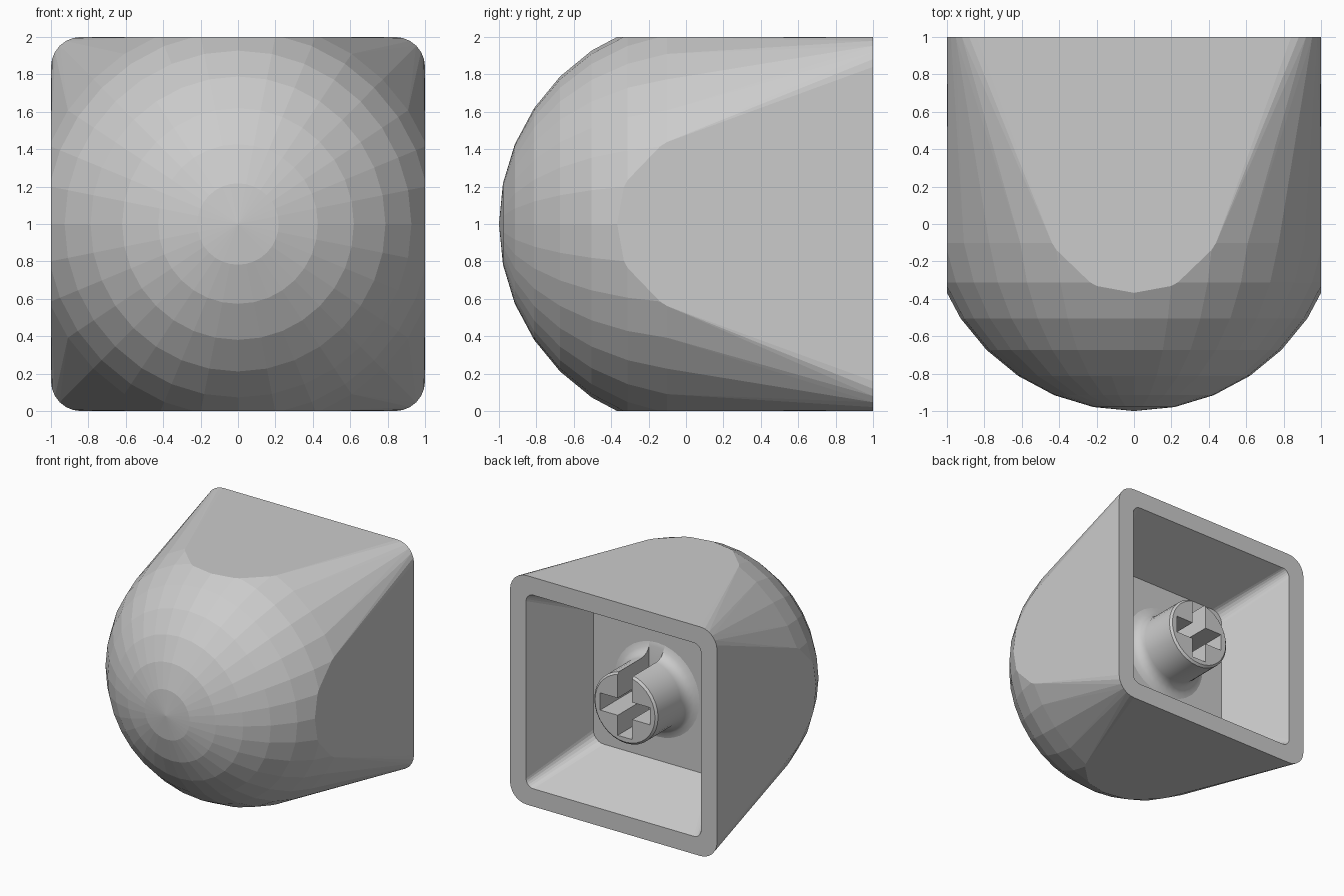
import bpy, bmesh, math
from mathutils import Matrix, Vector

if "Cube" in bpy.data.objects:
    bpy.data.objects.remove(bpy.data.objects["Cube"])


def make_object(name, bm):
    bmesh.ops.recalc_face_normals(bm, faces=bm.faces[:])
    mesh = bpy.data.meshes.new(name)
    bm.to_mesh(mesh)
    bm.free()
    obj = bpy.data.objects.new(name, mesh)
    bpy.context.collection.objects.link(obj)
    return obj


def rounded_square(half, radius, y, steps=6):
    """Rounded square in the XZ plane, centred on z = 1."""
    pts, c = [], half - radius
    for q, (sx, sz) in enumerate([(1, 1), (-1, 1), (-1, -1), (1, -1)]):
        for i in range(steps + 1):
            a = math.radians(90 * (q + i / steps))
            pts.append(Vector((sx * c + radius * math.cos(a), y,
                               1 + sz * c + radius * math.sin(a))))
    return pts


def loft(bm, loops):
    """Closed solid through a list of equal-length loops."""
    rings = [[bm.verts.new(p) for p in loop] for loop in loops]
    n = len(rings[0])
    for a, b in zip(rings, rings[1:]):
        for i in range(n):
            j = (i + 1) % n
            bm.faces.new((a[i], a[j], b[j], b[i]))
    bm.faces.new(rings[0])
    bm.faces.new(rings[-1])


def circle(r, y, n=32):
    return [Vector((r * math.cos(math.tau * i / n), y,
                    1 + r * math.sin(math.tau * i / n))) for i in range(n)]


def box(name, x0, x1, y0, y1, z0, z1):
    bm = bmesh.new()
    loft(bm, [[Vector((x0, y, z0)), Vector((x1, y, z0)),
               Vector((x1, y, z1)), Vector((x0, y, z1))] for y in (y0, y1)])
    return make_object(name, bm)


def cut(target, cutter):
    cutter.hide_render = True
    mod = target.modifiers.new("cut", 'BOOLEAN')
    mod.operation, mod.object, mod.solver = 'DIFFERENCE', cutter, 'EXACT'
    bpy.context.view_layer.objects.active = target
    bpy.ops.object.modifier_apply(modifier=mod.name)
    bpy.data.objects.remove(cutter, do_unlink=True)


# Cap body: faceted dome trimmed to the square, hulled to the rounded rim
R = 1.115
bm = bmesh.new()
bmesh.ops.create_uvsphere(bm, u_segments=32, v_segments=16, radius=R,
                          matrix=Matrix.Translation((0, R - 1, 1)) @ Matrix.Rotation(math.pi / 2, 4, 'X'))
for co, no in [((1, 0, 1), (1, 0, 0)), ((-1, 0, 1), (-1, 0, 0)),
               ((0, 0, 2), (0, 0, 1)), ((0, 0, 0), (0, 0, -1)),
               ((0, 0.5, 0), (0, 1, 0))]:
    bmesh.ops.bisect_plane(bm, geom=bm.verts[:] + bm.edges[:] + bm.faces[:],
                           plane_co=co, plane_no=no, clear_outer=True)
points = [v.co.copy() for v in bm.verts] + rounded_square(1, 0.16, 1)
bm.free()
bm = bmesh.new()
for p in points:
    bm.verts.new(p)
bmesh.ops.convex_hull(bm, input=bm.verts[:])
bmesh.ops.delete(bm, geom=[v for v in bm.verts if not v.link_faces], context='VERTS')
bmesh.ops.dissolve_limit(bm, angle_limit=math.radians(0.2),
                         verts=bm.verts[:], edges=bm.edges[:])
cap = make_object("cap_body", bm)

# Hollow inside, tapering towards its floor
FLOOR = 0.40
rim, deep = rounded_square(0.845, 0.07, 1), rounded_square(0.615, 0.10, FLOOR)
bm = bmesh.new()
loft(bm, [deep, rim, [p + Vector((0, 0.2, 0)) for p in rim]])
cut(cap, make_object("cavity_cutter", bm))

# Round stem with a flared foot and chamfered end
profile = [(0.41, FLOOR - 0.03), (0.41, FLOOR), (0.365, FLOOR + 0.013),
           (0.33, FLOOR + 0.04), (0.312, FLOOR + 0.08), (0.308, FLOOR + 0.11),
           (0.308, 0.825), (0.29, 0.842)]
bm = bmesh.new()
loft(bm, [circle(r, y) for r, y in profile])
stem = make_object("stem", bm)

# Cross socket; the upper arm opens through the stem wall
cut(stem, box("cross_arm_cutter", -0.24, 0.24, FLOOR + 0.01, 1, 0.925, 1.075))
cut(stem, box("upright_arm_cutter", -0.07, 0.07, FLOOR + 0.01, 1, 0.75, 1.6))

bpy.ops.object.select_all(action='DESELECT')
stem.select_set(True)
bpy.context.view_layer.objects.active = stem
bpy.ops.object.shade_smooth_by_angle(angle=math.radians(30))
